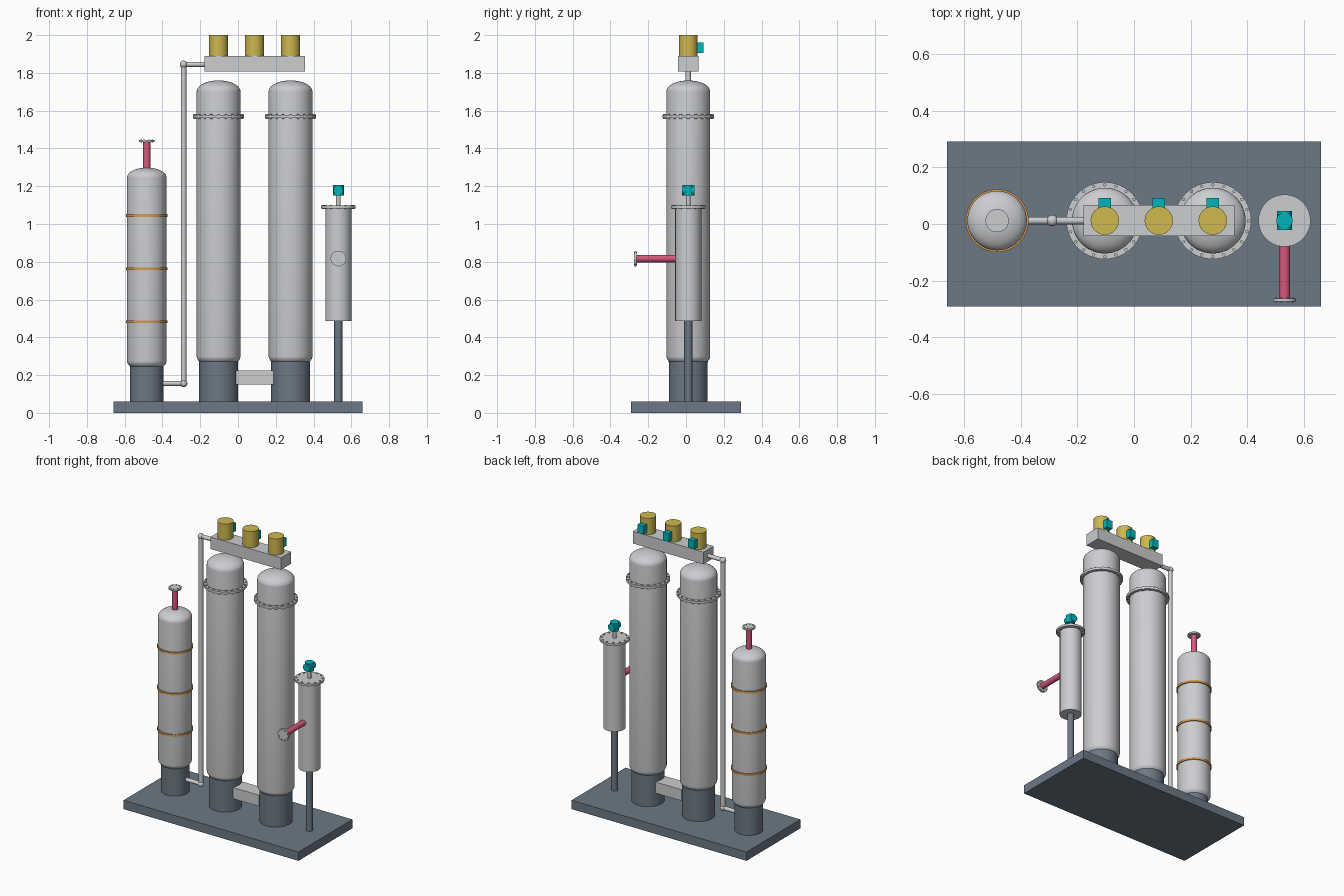
import bpy, math
from mathutils import Vector

if "Cube" in bpy.data.objects:
    bpy.data.objects.remove(bpy.data.objects["Cube"])


def material(name, rgb):
    m = bpy.data.materials.new(name)
    m.use_nodes = True
    m.diffuse_color = (*rgb, 1)
    m.node_tree.nodes["Principled BSDF"].inputs["Base Color"].default_value = (*rgb, 1)
    return m


GREY = material("light grey metal", (0.6, 0.61, 0.63))
SLATE = material("slate steel", (0.15, 0.19, 0.235))
YELLOW = material("mustard yellow", (0.62, 0.48, 0.08))
TEAL = material("teal", (0.0, 0.47, 0.5))
PINK = material("rose pink", (0.66, 0.1, 0.2))
ORANGE = material("copper orange", (0.66, 0.32, 0.08))
Y = 0.012  # shared centre line of the equipment


def finish(name, mat, smooth=True):
    ob = bpy.context.object
    ob.name = name
    ob.data.materials.append(mat)
    if smooth:
        bpy.ops.object.shade_smooth_by_angle(angle=math.radians(35))
    return ob


def box(name, lo, hi, mat):
    lo, hi = Vector(lo), Vector(hi)
    bpy.ops.mesh.primitive_cube_add(size=1, location=(lo + hi) / 2)
    bpy.context.object.scale = hi - lo
    return finish(name, mat, False)


def rod(name, a, b, r, mat, sides=32):
    a, b = Vector(a), Vector(b)
    bpy.ops.mesh.primitive_cylinder_add(vertices=sides, radius=r, depth=(b - a).length, location=(a + b) / 2)
    bpy.context.object.rotation_euler = (b - a).to_track_quat("Z", "Y").to_euler()
    return finish(name, mat)


def flange(name, centre, axis, r, thick, bolt_circle, bolts, bolt_r):
    """Disc with a ring of through bolts."""
    c, n = Vector(centre), Vector(axis)
    rod(name, c - n * thick / 2, c + n * thick / 2, r, GREY, 48)
    u = n.orthogonal().normalized()
    v = n.cross(u)
    for i in range(bolts):
        t = math.tau * (i + 0.5) / bolts
        p = c + (u * math.cos(t) + v * math.sin(t)) * bolt_circle
        rod(f"{name}_bolt_{i + 1}", p - n * thick * 0.85, p + n * thick * 0.85, bolt_r, GREY, 8)


def vessel(name, x, r, z0, z1):
    """Lathed cylinder with elliptical heads; z0 and z1 are the straight part."""
    steps, sides = 10, 48
    arc = [math.pi / 2 * i / steps for i in range(1, steps + 1)]
    prof = [(r * math.sin(t), z0 - r / 2 * math.cos(t)) for t in arc]
    prof += [(p, z0 + z1 - z) for p, z in reversed(prof)]
    verts = [(p * math.cos(math.tau * k / sides), p * math.sin(math.tau * k / sides), z)
             for p, z in prof for k in range(sides)]
    faces = [(j * sides + k, j * sides + (k + 1) % sides,
              (j + 1) * sides + (k + 1) % sides, (j + 1) * sides + k)
             for j in range(len(prof) - 1) for k in range(sides)]
    faces.append(tuple(reversed(range(sides))))
    faces.append(tuple(range(len(verts) - sides, len(verts))))
    me = bpy.data.meshes.new(name)
    me.from_pydata(verts, [], faces)
    ob = bpy.data.objects.new(name, me)
    bpy.context.collection.objects.link(ob)
    ob.location = (x, Y, 0)
    bpy.ops.object.select_all(action="DESELECT")
    bpy.context.view_layer.objects.active = ob
    ob.select_set(True)
    finish(name, GREY)


# Base plate
box("base_plate", (-0.66, -0.291, 0), (0.66, 0.291, 0.06), SLATE)

# Twin tall towers on skirts
TOWERS = {"right": -0.103, "left": 0.278}
for side, x in TOWERS.items():
    rod(f"{side}_tower_skirt", (x, Y, 0.055), (x, Y, 0.285), 0.103, SLATE, 48)
    vessel(f"{side}_tower", x, 0.116, 0.3, 1.702)
    flange(f"{side}_tower_flange", (x, Y, 1.569), (0, 0, 1), 0.136, 0.016, 0.127, 20, 0.006)

# Lower duct between the towers
box("lower_duct", (-0.01, Y - 0.052, 0.149), (0.187, Y + 0.052, 0.225), GREY)

# Upper manifold with three valve actuators
box("upper_manifold", (-0.178, Y - 0.055, 1.808), (0.354, Y + 0.055, 1.89), GREY)
for i, x in enumerate((-0.103, 0.0875, 0.278)):
    rod(f"actuator_{i + 1}", (x, Y, 1.885), (x, Y, 2.0), 0.05, YELLOW)
    box(f"actuator_switch_{i + 1}", (x - 0.022, Y + 0.045, 1.905), (x + 0.022, Y + 0.08, 1.962), TEAL)

# Short banded column with top nozzle
CX = -0.483
rod("column_skirt", (CX, Y, 0.055), (CX, Y, 0.258), 0.088, SLATE, 48)
vessel("column", CX, 0.105, 0.275, 1.246)
for i, z in enumerate((0.483, 0.764, 1.045)):
    rod(f"column_band_{i + 1}", (CX, Y, z - 0.007), (CX, Y, z + 0.007), 0.111, ORANGE, 48)
rod("column_nozzle", (CX, Y, 1.28), (CX, Y, 1.436), 0.0195, PINK)
flange("column_nozzle_flange", (CX, Y, 1.44), (0, 0, 1), 0.041, 0.01, 0.032, 8, 0.004)

# Riser pipe from column to manifold
PX, LOW, HIGH = -0.288, 0.156, 1.845
rod("riser_pipe", (PX, Y, LOW), (PX, Y, HIGH), 0.0145, GREY)
rod("riser_lower_branch", (CX, Y, LOW), (PX, Y, LOW), 0.0135, GREY)
rod("riser_upper_branch", (PX, Y, HIGH), (-0.17, Y, HIGH), 0.0135, GREY)
for name, z in (("lower", LOW), ("upper", HIGH)):
    bpy.ops.mesh.primitive_uv_sphere_add(segments=24, ring_count=12, radius=0.02, location=(PX, Y, z))
    finish(f"riser_{name}_elbow", GREY)

# Filter chamber on a post
FX = 0.531
rod("chamber_post", (FX, Y, 0.055), (FX, Y, 0.49), 0.0215, SLATE)
rod("chamber", (FX, Y, 0.487), (FX, Y, 1.085), 0.069, GREY, 48)
flange("chamber_flange", (FX, Y, 1.09), (0, 0, 1), 0.092, 0.014, 0.08, 12, 0.006)
rod("chamber_side_nozzle", (FX, Y - 0.06, 0.817), (FX, -0.264, 0.817), 0.0195, PINK)
flange("side_nozzle_flange", (FX, -0.268, 0.817), (0, -1, 0), 0.041, 0.01, 0.032, 8, 0.004)

# Transmitter on top of the chamber
rod("transmitter_stem", (FX, Y, 1.09), (FX, Y, 1.16), 0.011, GREY)
rod("transmitter_body", (FX, Y, 1.15), (FX, Y, 1.206), 0.029, TEAL)
rod("transmitter_housing", (FX, Y - 0.034, 1.178), (FX, Y + 0.034, 1.178), 0.026, TEAL)
